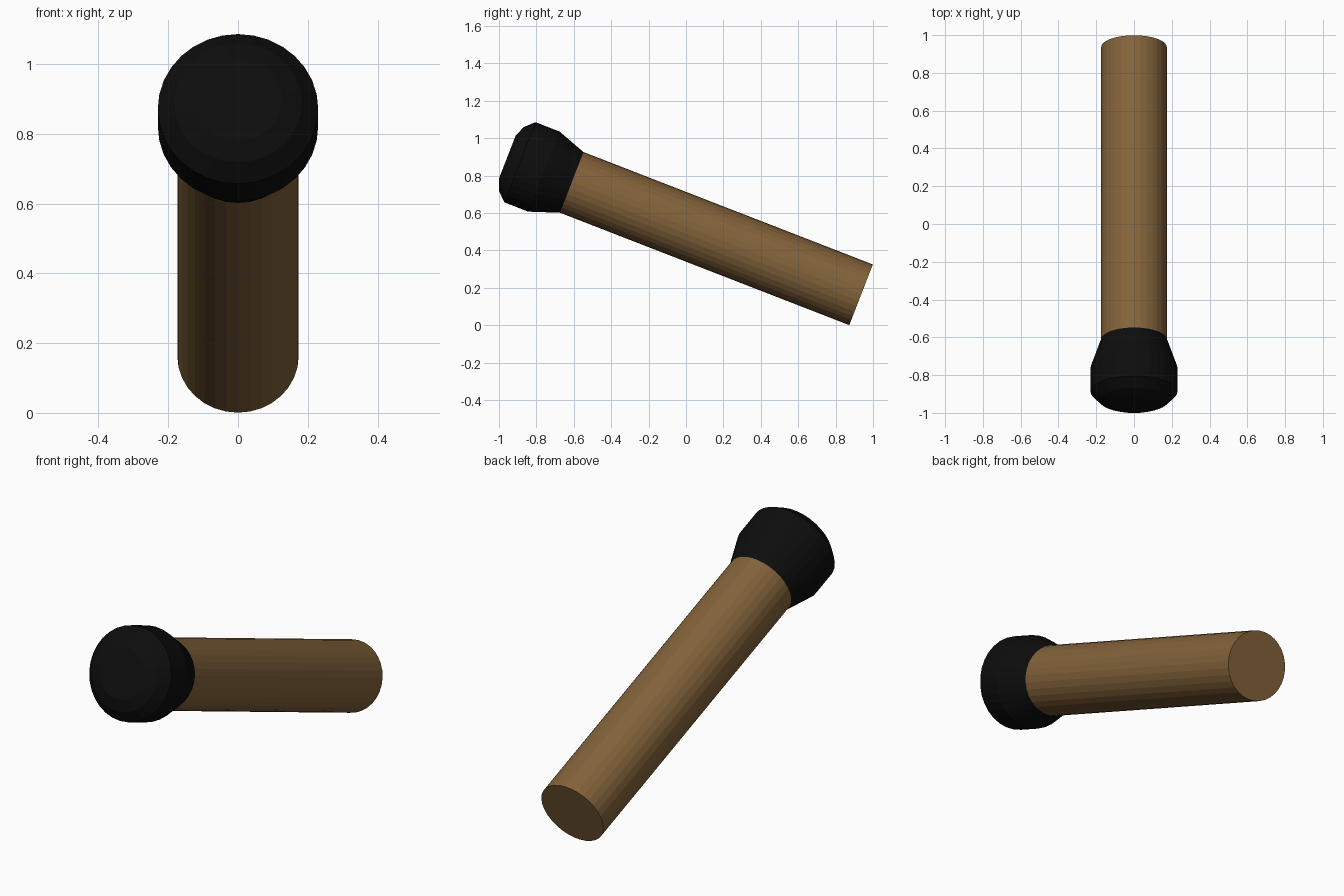
import bpy, bmesh, math
from mathutils import Vector

if "Cube" in bpy.data.objects:
    bpy.data.objects.remove(bpy.data.objects["Cube"])

SIDES = 32
BASE = Vector((0, 0.936, 0.163))      # centre of the free end of the handle
JOINT = Vector((0, -0.611, 0.764))    # where the handle meets the head
AXIS = (JOINT - BASE).normalized()
LENGTH = (JOINT - BASE).length


def material(name, rgb):
    m = bpy.data.materials.new(name)
    m.diffuse_color = (*rgb, 1)
    m.use_nodes = True
    m.node_tree.nodes["Principled BSDF"].inputs["Base Color"].default_value = m.diffuse_color
    return m


def lathe(name, profile, origin, mat):
    """Closed solid of revolution: profile of (distance, radius) along AXIS."""
    side = Vector((1, 0, 0))
    up = AXIS.cross(side)
    bm = bmesh.new()
    rings = []
    for d, r in profile:
        rings.append([bm.verts.new(origin + AXIS * d
                      + side * (r * math.cos(2 * math.pi * i / SIDES))
                      + up * (r * math.sin(2 * math.pi * i / SIDES)))
                      for i in range(SIDES)])
    for a, b in zip(rings, rings[1:]):
        for i in range(SIDES):
            j = (i + 1) % SIDES
            bm.faces.new((a[i], a[j], b[j], b[i]))
    bm.faces.new(rings[0][::-1])
    bm.faces.new(rings[-1])
    bmesh.ops.recalc_face_normals(bm, faces=bm.faces)
    mesh = bpy.data.meshes.new(name)
    bm.to_mesh(mesh)
    bm.free()
    mesh.materials.append(mat)
    ob = bpy.data.objects.new(name, mesh)
    bpy.context.collection.objects.link(ob)
    return ob


# Wooden handle
lathe("handle", [(0, 0.174), (LENGTH, 0.174)], BASE,
      material("brown wood", (0.23, 0.125, 0.043)))

# Dark rounded head with a flat tip
lathe("head", [(0, 0.174), (0.16, 0.23), (0.297, 0.23),
               (0.346, 0.183), (0.37, 0.125)], JOINT,
      material("black", (0.004, 0.004, 0.004)))
